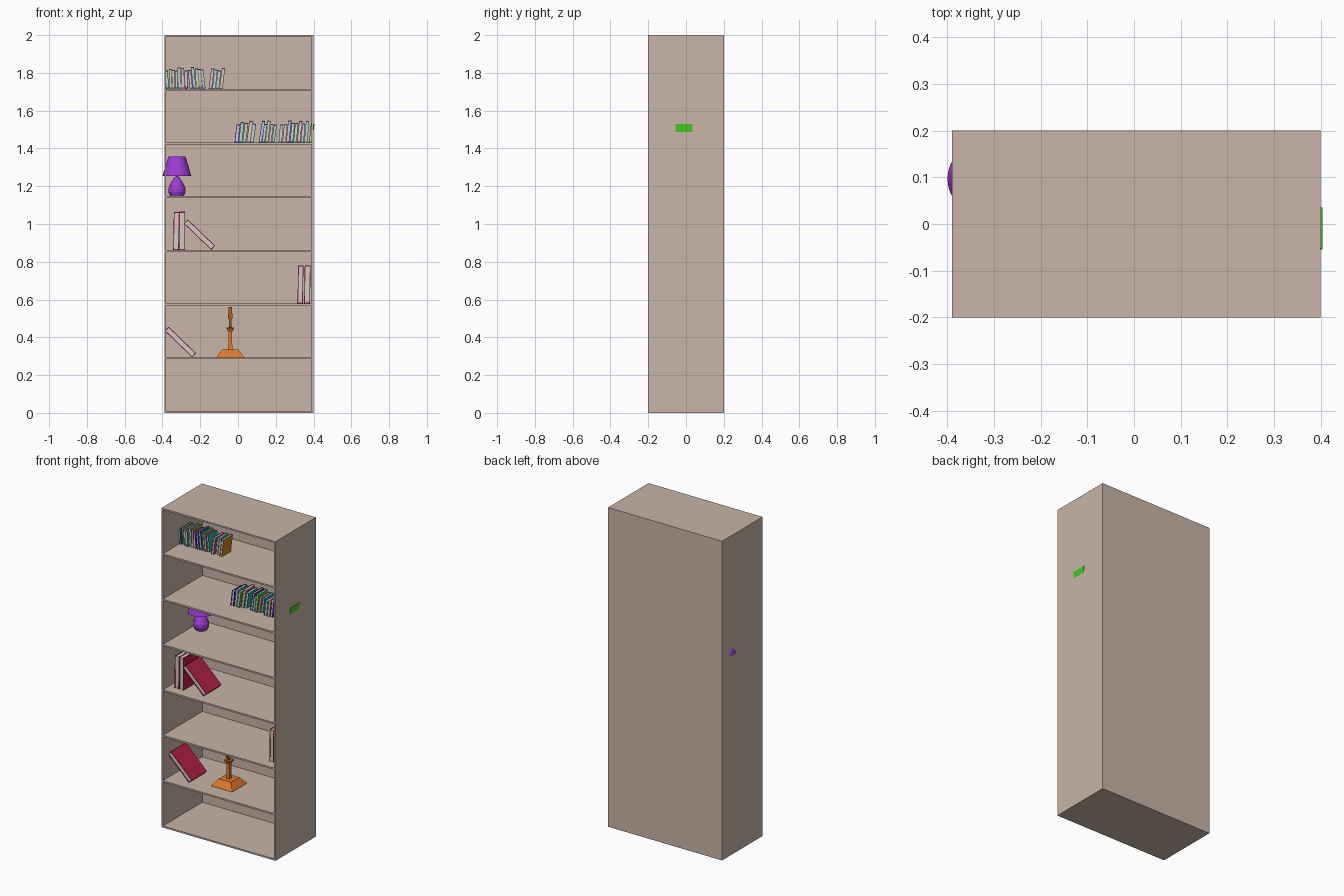
import bpy, bmesh, random
from math import radians, sin, cos, pi
from mathutils import Matrix, Vector

if "Cube" in bpy.data.objects:
    bpy.data.objects.remove(bpy.data.objects["Cube"])

random.seed(4)
mats = {}


def material(name, rgb):
    if name not in mats:
        mats[name] = bpy.data.materials.new(name)
        mats[name].diffuse_color = (*rgb, 1)
    return mats[name]


def finish(bm, name, slots):
    me = bpy.data.meshes.new(name)
    bmesh.ops.recalc_face_normals(bm, faces=bm.faces)
    bm.to_mesh(me)
    bm.free()
    for m in slots:
        me.materials.append(m)
    ob = bpy.data.objects.new(name, me)
    bpy.context.collection.objects.link(ob)
    return ob


def box(bm, x0, x1, y0, y1, z0, z1, slot=0):
    mat = Matrix.Translation(((x0 + x1) / 2, (y0 + y1) / 2, (z0 + z1) / 2)) @ \
        Matrix.Diagonal((x1 - x0, y1 - y0, z1 - z0, 1))
    vs = bmesh.ops.create_cube(bm, size=1, matrix=mat)["verts"]
    for f in {f for v in vs for f in v.link_faces}:
        f.material_index = slot
    return vs


def lathe(bm, profile, cx, cy, n):
    rings = [[bm.verts.new((cx + r * cos(2 * pi * i / n), cy + r * sin(2 * pi * i / n), z))
              for i in range(n)] for r, z in profile]
    for a, b in zip(rings, rings[1:]):
        for i in range(n):
            j = (i + 1) % n
            bm.faces.new((a[i], a[j], b[j], b[i]))
    return rings


# Bookcase: full-width boards, side pieces between them, one back panel
wood = material("wood", (0.58, 0.46, 0.39))
T, L, R = 0.01, -0.39, 0.40
levels = [i * (2 - T) / 7 for i in range(8)]
bm = bmesh.new()
for z in levels:
    box(bm, L, R, -0.2, 0.19, z, z + T)
finish(bm, "shelves", [wood])
bm = bmesh.new()
for z0, z1 in zip(levels, levels[1:]):
    for x in (L, R - T):
        box(bm, x, x + T, -0.2, 0.19, z0 + T, z1)
finish(bm, "side_panels", [wood])
bm = bmesh.new()
box(bm, L, R, 0.19, 0.2, 0, 2)
finish(bm, "back_panel", [wood])


# Books: two covers, a spine at the back and a page block; tilt leans the top to +x
def book(name, x, z, w, h, d, y0, tilt, rgb_name, rgb, yaw=0):
    bm = bmesh.new()
    c = min(0.004, w * 0.18)
    box(bm, 0, c, 0, d, 0, h)
    box(bm, w - c, w, 0, d, 0, h)
    box(bm, c, w - c, d - c, d, 0, h)
    box(bm, c, w - c, 0.003, d - c, 0.003, h - 0.003, 1)
    ob = finish(bm, name, [material(rgb_name, rgb), material("pages", (0.62, 0.6, 0.57))])
    ob.matrix_world = Matrix.Translation((x, y0, z)) @ \
        Matrix.Rotation(radians(tilt), 4, 'Y') @ Matrix.Rotation(radians(yaw), 4, 'Z')


crimson = (0.43, 0.015, 0.055)
z2, z3, z4 = (levels[i] + T for i in (1, 2, 3))
for x, z, w, tilt in [(-0.343, z4, 0.03, 1), (-0.311, z4, 0.031, 0),
                      (0.315, z3, 0.028, 1), (0.35, z3, 0.031, 1),
                      (-0.142, z4, 0.03, -46), (-0.243, z2, 0.03, -46)]:
    book("large_book", x, z, w, 0.202, 0.15, -0.14, tilt, "crimson", crimson)

# Rows of small coloured books
palette = {"blue": (0.01, 0.11, 0.5), "sky": (0.2, 0.5, 0.8), "green": (0.06, 0.6, 0.02),
           "orange": (0.6, 0.22, 0.02), "pink": (0.65, 0.1, 0.25), "violet": (0.1, 0.02, 0.5),
           "teal": (0.02, 0.4, 0.35)}


def book_row(level, x0, x1, n, tilt):
    names = list(palette)
    step = (x1 - x0) / n
    z = levels[level] + T
    for i in range(n):
        c = names[(i * 2 + n) % len(names)]
        book("small_book", x0 + i * step, z, step * random.uniform(0.85, 0.97),
             random.uniform(0.095, 0.118), 0.09, random.uniform(-0.05, -0.03),
             tilt + random.uniform(-1.5, 1.5), c, palette[c])


book_row(6, -0.381, -0.265, 7, -2)
book_row(6, -0.255, -0.17, 5, -5)
book_row(6, -0.155, -0.08, 4, 7)
book_row(5, -0.018, 0.085, 5, 7)
book_row(5, 0.11, 0.195, 5, 8)
book_row(5, 0.215, 0.37, 8, 6)
book("small_book", 0.376, levels[5] + T, 0.018, 0.1, 0.09, -0.055, 6, "green", palette["green"])

# Table lamp with a bulbous base and a conical shade
purple = material("purple", (0.34, 0.045, 0.66))
lx, ly, lz = -0.3235, 0.097, levels[4] + T
bm = bmesh.new()
rings = lathe(bm, [(0.036, lz), (0.045, lz + 0.022), (0.045, lz + 0.042), (0.034, lz + 0.068),
                   (0.02, lz + 0.09), (0.014, lz + 0.1), (0.005, lz + 0.105), (0.005, lz + 0.19)],
              lx, ly, 16)
bm.faces.new(rings[0])
bm.faces.new(rings[-1])
finish(bm, "lamp_base", [purple])
bm = bmesh.new()
lathe(bm, [(0.0765, 1.255), (0.045, 1.358), (0.042, 1.358), (0.0735, 1.255), (0.0765, 1.255)],
      lx, ly, 32)
bmesh.ops.remove_doubles(bm, verts=bm.verts, dist=1e-5)
shade = finish(bm, "lamp_shade", [purple])
for p in shade.data.polygons:
    p.use_smooth = abs(p.normal.z) < 0.9 

# Orange stand: tapered square base, post, flared collar and tilted arm
orange = material("stand_orange", (0.72, 0.19, 0.03))
sx, sy = -0.041, -0.03


def square_taper(bm, h0, h1, z0, z1, cx=sx, cy=sy, shift=0):
    for v in box(bm, cx - 1, cx + 1, cy - 1, cy + 1, z0, z1):
        top = v.co.z > (z0 + z1) / 2
        h = h1 if top else h0
        v.co.x = cx + (v.co.x - cx) * h
        v.co.y = cy + (v.co.y - cy) * h + (shift if top else 0)


bm = bmesh.new()
square_taper(bm, 0.072, 0.071, z2, z2 + 0.004)
square_taper(bm, 0.071, 0.042, z2 + 0.004, z2 + 0.042)
finish(bm, "stand_base", [orange])
bm = bmesh.new()
square_taper(bm, 0.011, 0.009, z2 + 0.042, 0.45)
finish(bm, "stand_post", [orange])
bm = bmesh.new()
square_taper(bm, 0.009, 0.021, 0.428, 0.447)
square_taper(bm, 0.021, 0.02, 0.447, 0.453)
finish(bm, "stand_collar", [orange])
bm = bmesh.new()
square_taper(bm, 0.008, 0.007, 0.453, 0.50, shift=-0.025)
square_taper(bm, 0.012, 0.009, 0.497, 0.56, cy=sy - 0.025, shift=-0.03)
finish(bm, "stand_arm", [orange])

for m in bpy.data.materials:
    if m.users and not m.is_grease_pencil:
        m.use_nodes = True
        m.node_tree.nodes["Principled BSDF"].inputs["Base Color"].default_value = m.diffuse_color
